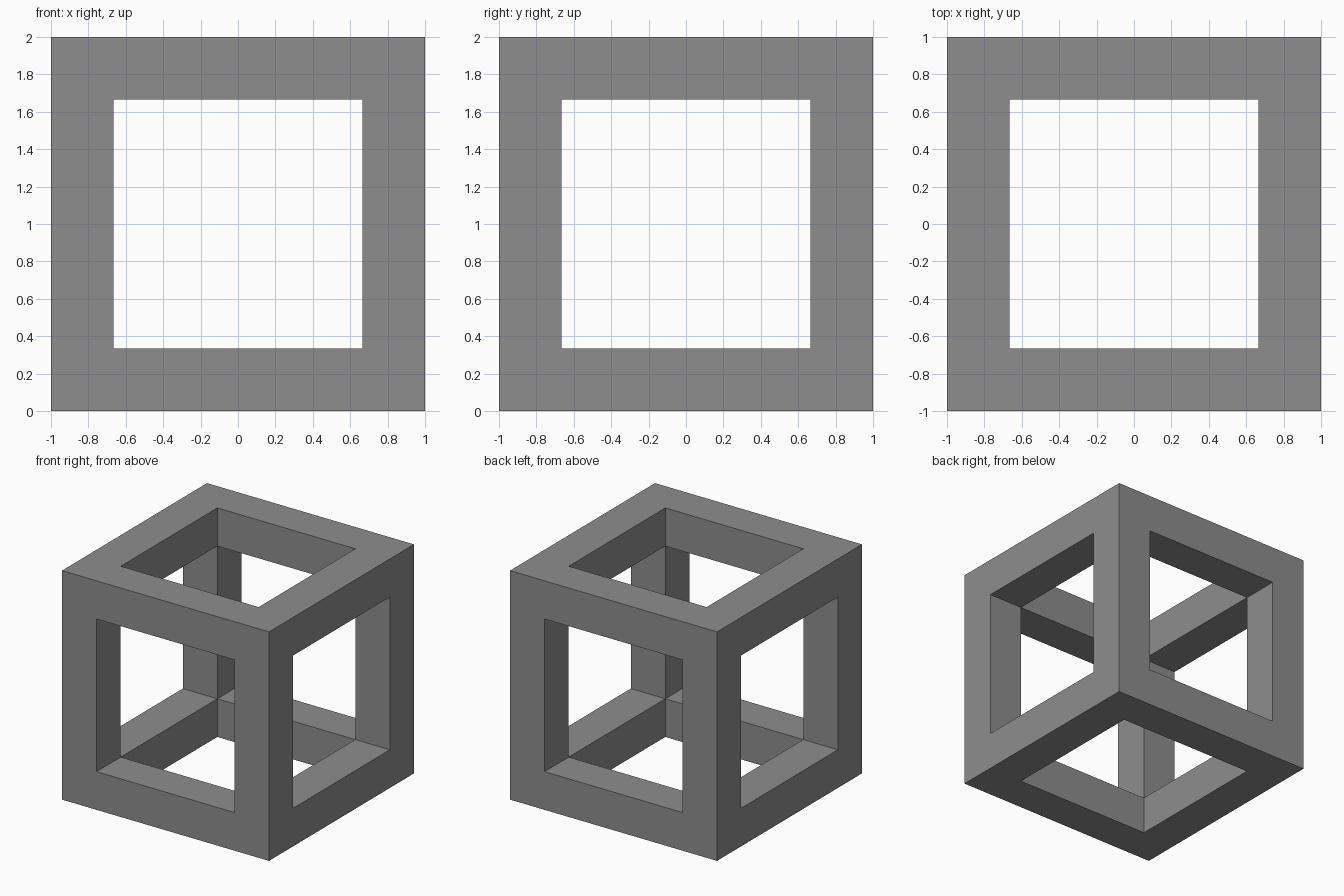
import bpy
import bmesh
from itertools import product
from mathutils import Vector

if "Cube" in bpy.data.objects:
    bpy.data.objects.remove(bpy.data.objects["Cube"])

HALF = 1.0          # half of the cube's side
BAR = 1 / 3         # bar thickness
CUTS = [-HALF, -HALF + BAR, HALF - BAR, HALF]


def solid(cell):
    """Corner and edge cells of the 3x3x3 lattice make up the frame."""
    return all(0 <= i <= 2 for i in cell) and sum(i != 1 for i in cell) >= 2


# Open cube frame: skin the boundary between solid and empty cells
bm = bmesh.new()
verts = {}


def vert(key):
    if key not in verts:
        x, y, z = (CUTS[i] for i in key)
        verts[key] = bm.verts.new(Vector((x, y, z + HALF)))
    return verts[key]


for cell in filter(solid, product(range(3), repeat=3)):
    for axis, side in product(range(3), (0, 1)):
        neighbour = list(cell)
        neighbour[axis] += 1 if side else -1
        if solid(neighbour):
            continue
        u, v = (axis + 1) % 3, (axis + 2) % 3
        ring = []
        for du, dv in ((0, 0), (1, 0), (1, 1), (0, 1)):
            key = list(cell)
            key[axis] += side
            key[u] += du
            key[v] += dv
            ring.append(vert(tuple(key)))
        bm.faces.new(ring if side else ring[::-1])

mesh = bpy.data.meshes.new("cube_frame")
bm.to_mesh(mesh)
bm.free()
frame = bpy.data.objects.new("cube_frame", mesh)
bpy.context.collection.objects.link(frame)

# Dark grey finish
dark_grey = bpy.data.materials.new("dark_grey")
dark_grey.diffuse_color = (0.27, 0.27, 0.27, 1)
dark_grey.use_nodes = True
dark_grey.node_tree.nodes["Principled BSDF"].inputs["Base Color"].default_value = dark_grey.diffuse_color
mesh.materials.append(dark_grey)
